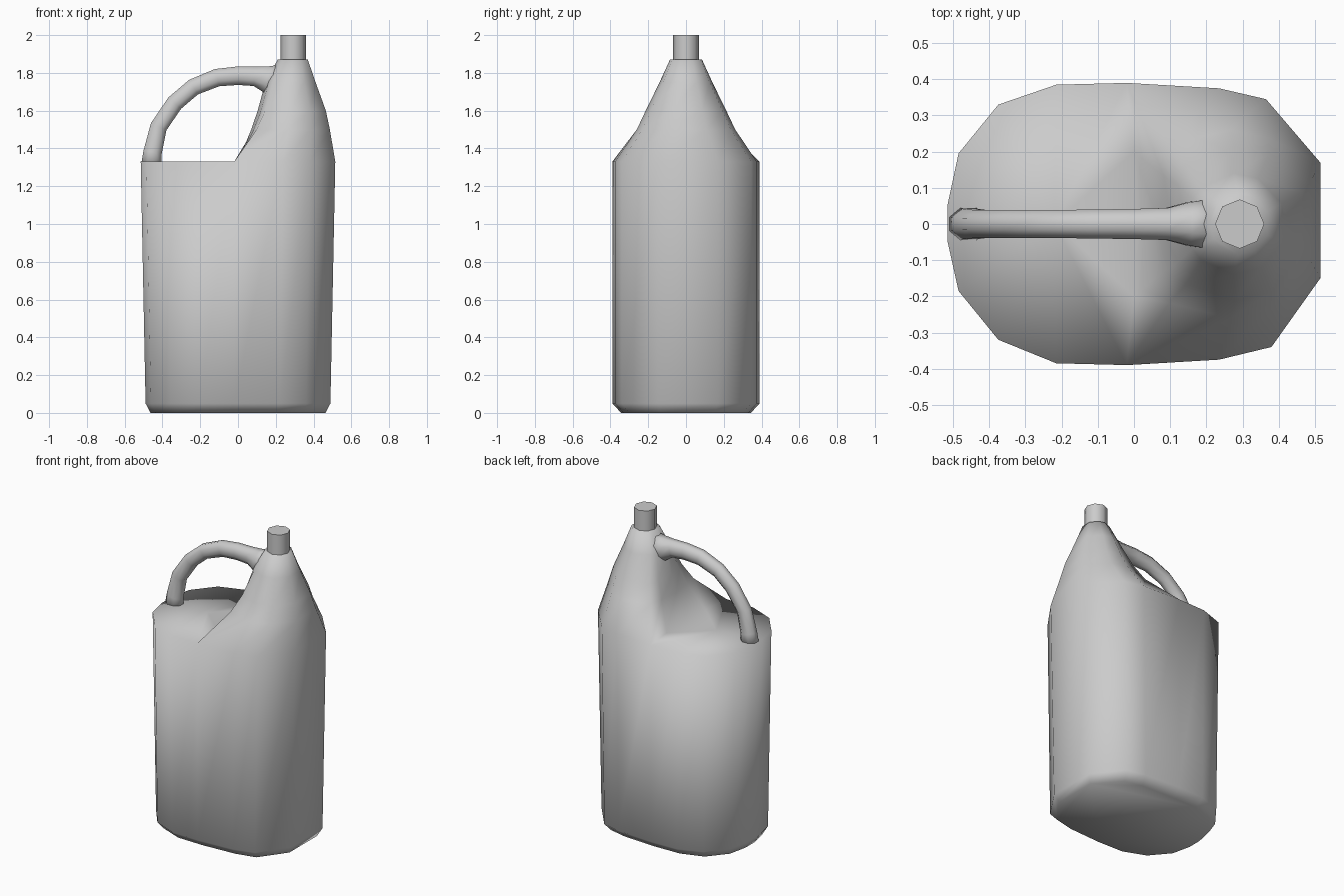
import bpy, bmesh, math
from mathutils import Vector

cube = bpy.data.objects.get("Cube")
if cube:
    bpy.data.objects.remove(cube, do_unlink=True)

grey = bpy.data.materials.new("grey_plastic")
grey.use_nodes = True
COLOR = (0.6, 0.6, 0.6, 1)
grey.diffuse_color = COLOR
grey.node_tree.nodes["Principled BSDF"].inputs["Base Color"].default_value = COLOR


def finish(bm, name):
    bmesh.ops.recalc_face_normals(bm, faces=bm.faces[:])
    for face in bm.faces:
        face.smooth = True
    mesh = bpy.data.meshes.new(name)
    bm.to_mesh(mesh)
    bm.free()
    mesh.materials.append(grey)
    obj = bpy.data.objects.new(name, mesh)
    bpy.context.collection.objects.link(obj)
    return obj


def add_ring(bm, points):
    return [bm.verts.new(p) for p in points]


def bridge(bm, low, high):
    n = len(low)
    for i in range(n):
        j = (i + 1) % n
        bm.faces.new((low[i], low[j], high[j], high[i]))


# Body outline: half under the spout, half under the handle
spout_half = [(-0.02, -0.39), (0.235, -0.375), (0.38, -0.34), (0.515, -0.15),
              (0.515, 0.17), (0.365, 0.345), (0.235, 0.375), (-0.02, 0.39)]
handle_half = [(-0.215, 0.385), (-0.375, 0.33), (-0.485, 0.195), (-0.515, 0.055),
               (-0.515, -0.05), (-0.485, -0.185), (-0.375, -0.32), (-0.215, -0.385)]
crease = [(0.0, 0.2), (0.01, 0.0), (0.0, -0.2)]
outline = spout_half + handle_half
DECK = 1.33

# Body: bevelled base and slightly tapered wall
bm = bmesh.new()
rings = [add_ring(bm, [(x * sx, y * sy, z) for x, y in outline])
         for z, sx, sy in ((0, 0.9, 0.88), (0.05, 0.95, 1), (DECK, 1, 1))]
bm.faces.new(rings[0][::-1])
bridge(bm, rings[0], rings[1])
bridge(bm, rings[1], rings[2])
rim = rings[2]
half = len(spout_half)
crease_verts = add_ring(bm, [(x, y, DECK) for x, y in crease])

# Flat deck below the handle
deck = bm.faces.new(rim[half - 1:] + [rim[0]] + crease_verts[::-1])
bmesh.ops.poke(bm, faces=[deck])

# Shoulder: from the half outline to a round neck
base = spout_half + crease
previous = rim[:half] + crease_verts
for z, x0, x1, width, roundness in ((1.5, 0.06, 0.495, 0.265, 0.6),
                                    (1.6, 0.1, 0.475, 0.215, 0.8),
                                    (1.75, 0.145, 0.42, 0.14, 1),
                                    (1.87, 0.21, 0.375, 0.085, 1)):
    points = []
    for x, y in base:
        box = Vector(((x - 0.2475) / 0.2675, y / 0.39))
        p = box.lerp(box.normalized(), roundness)
        points.append(((x0 + x1) / 2 + p.x * (x1 - x0) / 2, p.y * width, z))
    ring = add_ring(bm, points)
    bridge(bm, previous, ring)
    previous = ring
bm.faces.new(previous)
finish(bm, "jug_body")

# Handle: tube swept along an arch, flared at both ends
path = [(-0.46, 1.3, 0.056), (-0.452, 1.38, 0.05), (-0.42, 1.515, 0.046),
        (-0.335, 1.64, 0.046), (-0.235, 1.725, 0.046), (-0.11, 1.775, 0.048),
        (0, 1.785, 0.05), (0.09, 1.782, 0.053), (0.15, 1.765, 0.072),
        (0.22, 1.76, 0.085)]
SIDES = 8
bm = bmesh.new()
previous = None
for i, (x, z, r) in enumerate(path):
    a, b = path[max(i - 1, 0)], path[min(i + 1, len(path) - 1)]
    normal = Vector((a[1] - b[1], 0, b[0] - a[0])).normalized()
    side = Vector((0, 0.85, 0))
    ring = []
    for k in range(SIDES):
        t = math.tau * (k + 0.5) / SIDES
        offset = (normal * math.cos(t) + side * math.sin(t)) * r * 1.06
        ring.append(Vector((x, 0, z)) + offset)
    ring = add_ring(bm, ring)
    if previous:
        bridge(bm, previous, ring)
    else:
        bm.faces.new(ring)
    previous = ring
bm.faces.new(previous[::-1])
finish(bm, "handle")

# Cap: eight-sided cylinder on the neck
bpy.ops.mesh.primitive_cylinder_add(vertices=SIDES, radius=0.068, depth=0.15,
                                    location=(0.292, 0, 1.925))
cap = bpy.context.object
cap.name = "cap"
cap.data.materials.append(grey)
bpy.ops.object.shade_smooth_by_angle(angle=math.radians(60))
